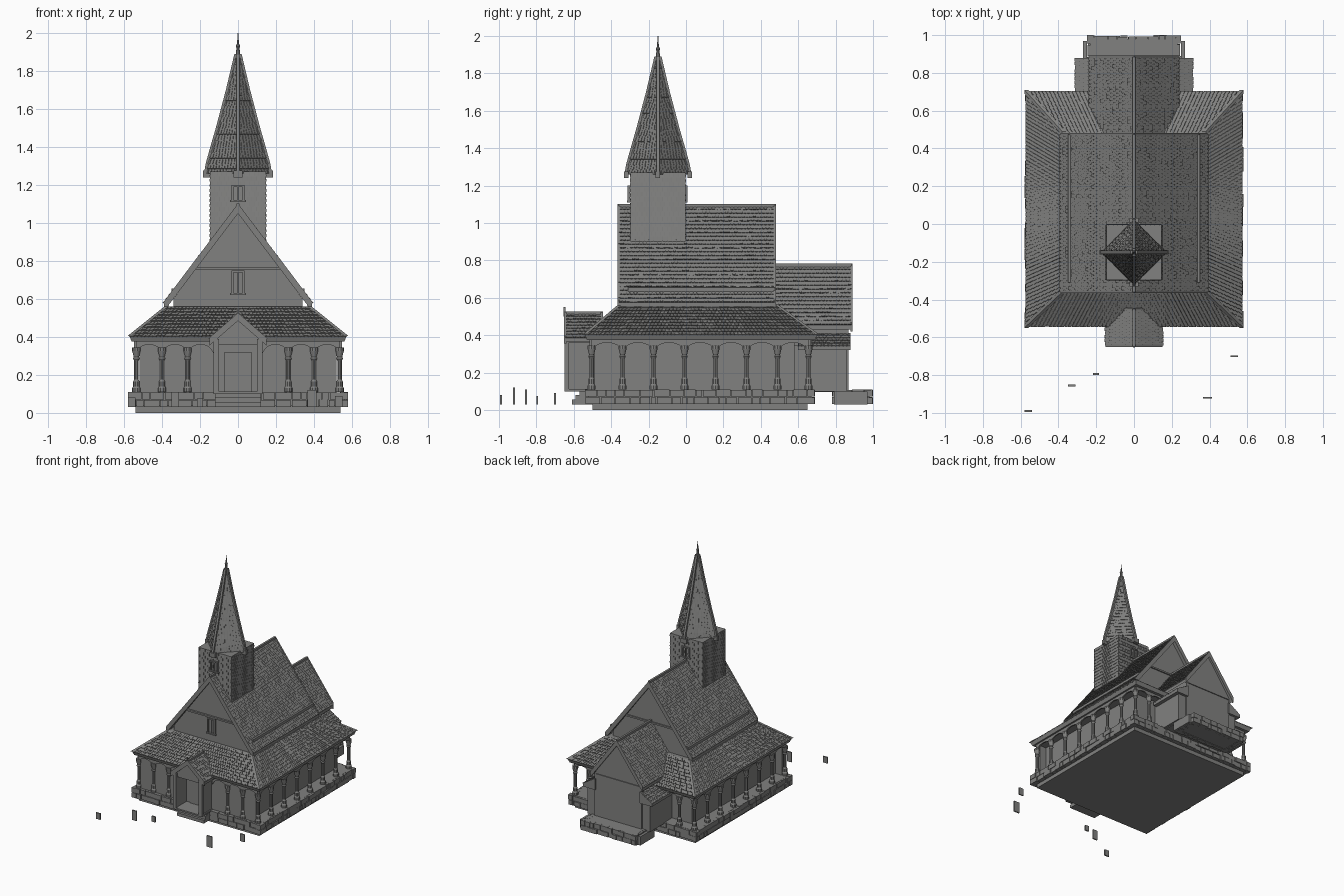
import bpy, bmesh, math, random
from mathutils import Vector

random.seed(4)
if "Cube" in bpy.data.objects:
    bpy.data.objects.remove(bpy.data.objects["Cube"])

grey = bpy.data.materials.new("weathered_grey")
grey.use_nodes = True
grey.diffuse_color = (0.22, 0.22, 0.215, 1)
grey.node_tree.nodes["Principled BSDF"].inputs["Base Color"].default_value = grey.diffuse_color


def finish(bm, name):
    bmesh.ops.recalc_face_normals(bm, faces=bm.faces[:])
    mesh = bpy.data.meshes.new(name)
    bm.to_mesh(mesh)
    bm.free()
    mesh.materials.append(grey)
    obj = bpy.data.objects.new(name, mesh)
    bpy.context.collection.objects.link(obj)
    return obj


def loft(bm, rings):
    """Closed solid through rings with equal point counts."""
    vs = [[bm.verts.new(p) for p in r] for r in rings]
    n = len(vs[0])
    for a, b in zip(vs, vs[1:]):
        for i in range(n):
            bm.faces.new((a[i], a[(i + 1) % n], b[(i + 1) % n], b[i]))
    bm.faces.new(vs[0][::-1])
    bm.faces.new(vs[-1])


def prism(bm, pts, vec):
    pts = [Vector(p) for p in pts]
    loft(bm, [pts, [p + Vector(vec) for p in pts]])


def rect(x0, x1, y0, y1, z):
    return [(x0, y0, z), (x1, y0, z), (x1, y1, z), (x0, y1, z)]


def box(bm, x0, x1, y0, y1, z0, z1):
    loft(bm, [rect(x0, x1, y0, y1, z0), rect(x0, x1, y0, y1, z1)])


def shingles(bm, a, b, c, d, row=0.026, width=0.02, lift=0.008):
    """Overlapping wedges over the quad: eave a-b, top d-c."""
    a, b, c, d = map(Vector, (a, b, c, d))
    n = (b - a).cross(d - a).normalized()
    rows = max(1, round(((d + c) - (a + b)).length / 2 / row))
    for i in range(rows):
        t0, t1 = i / rows, min(1, (i + 1.2) / rows)
        l0, r0, l1, r1 = a.lerp(d, t0), b.lerp(c, t0), a.lerp(d, t1), b.lerp(c, t1)
        cols = max(1, round((r0 - l0).length / width))
        shift = 0.5 * (i % 2)
        for k in range(cols + (i % 2)):
            u0 = max(0, (k - shift + 0.06) / cols)
            u1 = min(1, (k - shift + 0.94) / cols)
            h = n * lift * random.uniform(0.75, 1.1)
            low = [l0.lerp(r0, u0), l0.lerp(r0, u1), l1.lerp(r1, u1), l1.lerp(r1, u0)]
            top = [low[0] + h, low[1] + h, low[2] + h * 0.2, low[3] + h * 0.2]
            loft(bm, [low, top])


def gable_roof(name, half, eave, ridge, y0, y1, thick=0.025):
    """Two shingled slopes with bargeboards and a ridge board."""
    bm = bmesh.new()
    for s in (-1, 1):
        prism(bm, [(0, y0, ridge), (s * half, y0, eave), (s * half, y0, eave - thick),
                   (0, y0, ridge - thick)], (0, y1 - y0, 0))
        for y in (y0 - 0.006, y1 - 0.006):
            prism(bm, [(0, y, ridge + 0.012), (s * half, y, eave + 0.012),
                       (s * half, y, eave - thick - 0.01), (0, y, ridge - thick - 0.01)], (0, 0.012, 0))
        ya, yb = (y0, y1) if s > 0 else (y1, y0)
        shingles(bm, (s * half, ya, eave), (s * half, yb, eave), (0, yb, ridge), (0, ya, ridge))
    box(bm, -0.008, 0.008, y0, y1, ridge - 0.01, ridge + 0.012)
    finish(bm, name)


def gable_body(bm, half, base, eave, ridge, y0, y1):
    prism(bm, [(-half, y0, base), (half, y0, base), (half, y0, eave), (0, y0, ridge),
               (-half, y0, eave)], (0, y1 - y0, 0))


def stone_ring(name, x0, x1, y0, y1):
    """Two rough courses of stones around a solid core."""
    bm = bmesh.new()
    box(bm, x0 + 0.02, x1 - 0.02, y0 + 0.02, y1 - 0.02, 0.035, 0.108)
    for za, zb in ((0.03, 0.07), (0.07, 0.11)):
        for along_x, lo, hi in ((True, x0, x1), (False, y0, y1)):
            for side in (0, 1):
                p = lo
                while p < hi - 0.005:
                    q = min(hi, p + random.uniform(0.03, 0.09))
                    j = random.uniform(0, 0.01)
                    e0, e1 = ((y0, y1) if along_x else (x0, x1))
                    m0, m1 = (e0 + j, e0 + 0.04) if side == 0 else (e1 - 0.04, e1 - j)
                    span = (p + 0.002, q - 0.002, m0, m1) if along_x else (m0, m1, p + 0.002, q - 0.002)
                    box(bm, *span, za + 0.001, zb - random.uniform(0, 0.004))
                    p = q
    finish(bm, name)


# Foundation
bm = bmesh.new()
box(bm, -0.54, 0.54, -0.5, 0.65, 0, 0.04)
finish(bm, "plinth")
stone_ring("main_foundation", -0.58, 0.58, -0.54, 0.69)
stone_ring("choir_foundation", -0.25, 0.25, 0.78, 1.0)
bm = bmesh.new()
for s in (-1, 1):
    box(bm, *sorted((s * 0.25, s * 0.27)), 0.79, 0.97, 0.03, 0.1)
box(bm, -0.26, 0.26, 0.66, 0.86, 0.095, 0.112)
finish(bm, "choir_floor")

# Gallery walls
bm = bmesh.new()
box(bm, -0.46, 0.46, -0.5, 0.58, 0.1, 0.4)
box(bm, -0.518, 0.518, -0.508, -0.49, 0.1, 0.4)
finish(bm, "aisle_walls")

# Gallery columns and arches
X, Y0, Y1 = 0.535, -0.505, 0.655
side_y = [Y0 + (Y1 - Y0) * i / 7 for i in range(8)]
front_x = [0.13, 0.265, 0.4, X]
spots = [(s * X, y) for s in (-1, 1) for y in side_y]
spots += [(s * x, y) for s in (-1, 1) for x in front_x[1:3] for y in (Y0, Y1) if y < 0 or x > 0.3]
profile = [(0.022, 0.11), (0.022, 0.13), (0.017, 0.14), (0.017, 0.165), (0.012, 0.175),
           (0.012, 0.275), (0.018, 0.285), (0.014, 0.295), (0.022, 0.325), (0.022, 0.345)]
bm = bmesh.new()
for cx, cy in spots:
    loft(bm, [[(cx + r * math.cos(math.tau * k / 10), cy + r * math.sin(math.tau * k / 10), z)
               for k in range(10)] for r, z in profile])
finish(bm, "gallery_columns")


def arch(bm, p, q, out):
    p, q = Vector(p), Vector(q)
    pts = [(p.x, p.y, 0.405), (p.x, p.y, 0.315)]
    for k in range(1, 12):
        a = math.pi * k / 12
        m = p.lerp(q, 0.5 - 0.46 * math.cos(a))
        pts.append((m.x, m.y, 0.315 + 0.045 * math.sin(a)))
    prism(bm, pts + [(q.x, q.y, 0.315), (q.x, q.y, 0.405)], out)


bm = bmesh.new()
for s in (-1, 1):
    for a, b in zip(side_y, side_y[1:]):
        arch(bm, (s * X, a, 0), (s * X, b, 0), (s * 0.012, 0, 0))
    for a, b in zip(front_x, front_x[1:]):
        arch(bm, (s * a, Y0, 0), (s * b, Y0, 0), (0, -0.012, 0))
        arch(bm, (s * a, Y1, 0), (s * b, Y1, 0), (0, 0.012, 0))
finish(bm, "gallery_arches")

# Skirt roof around the nave
eave = rect(-0.57, 0.57, -0.54, 0.7, 0.4)
top = rect(-0.37, 0.37, -0.35, 0.48, 0.56)
bm = bmesh.new()
loft(bm, [rect(-0.56, 0.56, -0.53, 0.69, 0.375), eave, top])
for i in range(4):
    j = (i + 1) % 4
    shingles(bm, eave[i], eave[j], top[j], top[i])
    hip = Vector(eave[i]), Vector(top[i])
    loft(bm, [rect(p.x - 0.01, p.x + 0.01, p.y - 0.01, p.y + 0.01, p.z + 0.006) for p in hip])
finish(bm, "skirt_roof")

# Nave
bm = bmesh.new()
gable_body(bm, 0.34, 0.5, 0.6, 1.06, -0.335, 0.45)
box(bm, -0.24, 0.24, -0.35, -0.33, 0.755, 0.768)
box(bm, -0.24, 0.24, 0.445, 0.46, 0.755, 0.768)
finish(bm, "nave_walls")
gable_roof("nave_roof", 0.39, 0.575, 1.09, -0.36, 0.475, 0.03)
bm = bmesh.new()
for s in (-1, 1):
    box(bm, *sorted((s * 0.335, s * 0.35)), -0.31, 0.475, 0.61, 0.655)
finish(bm, "roof_rails")


def window(bm, z0, z1, half, y):
    for s in (-1, 1):
        box(bm, *sorted((s * half, s * (half - 0.01))), y - 0.012, y, z0, z1)
    box(bm, -half - 0.008, half + 0.008, y - 0.015, y, z0 - 0.01, z0)
    box(bm, -half, half, y - 0.012, y, z1 - 0.01, z1)
    box(bm, -0.003, 0.003, y - 0.008, y, z0, z1)


bm = bmesh.new()
window(bm, 0.63, 0.75, 0.035, -0.335)
window(bm, 1.12, 1.2, 0.035, -0.3)
window(bm, 1.12, 1.2, 0.035, 0.008)
finish(bm, "window_frames")

# Tower
bm = bmesh.new()
box(bm, -0.146, 0.146, -0.296, -0.004, 0.8, 1.27)
lo, hi = rect(-0.146, 0.146, -0.296, -0.004, 0.9), rect(-0.146, 0.146, -0.296, -0.004, 1.27)
for i in range(4):
    j = (i + 1) % 4
    shingles(bm, lo[i], lo[j], hi[j], hi[i], 0.027, 0.024, 0.004)
finish(bm, "tower")

# Spire turned a quarter so its ribs sit over the tower faces
steps = [(0.17, 1.26), (0.162, 1.31), (0.137, 1.4), (0.108, 1.5), (0.055, 1.7), (0.01, 1.89)]
rings = [[(0, -0.15 - r, z), (r, -0.15, z), (0, -0.15 + r, z), (-r, -0.15, z)] for r, z in steps]
bm = bmesh.new()
loft(bm, rings)
for a, b in zip(rings, rings[1:]):
    for i in range(4):
        j = (i + 1) % 4
        shingles(bm, a[i], a[j], b[j], b[i], 0.03, 0.022, 0.005)
finish(bm, "spire")
bm = bmesh.new()
for i in range(4):
    loft(bm, [rect(p[0] - 0.009, p[0] + 0.009, p[1] - 0.009, p[1] + 0.009, p[2])
              for p in (r[i] for r in rings)])
    x, y, z = rings[0][i]
    box(bm, x * 0.93 - 0.025, x * 0.93 + 0.025, y - 0.012, y + 0.012, 1.24, 1.275)
finish(bm, "spire_ribs")
bm = bmesh.new()
loft(bm, [[(r * math.cos(k * math.pi / 4), -0.15 + r * math.sin(k * math.pi / 4), z) for k in range(8)]
          for r, z in ((0.014, 1.87), (0.008, 1.92), (0.012, 1.93), (0.005, 1.945), (0.002, 2.0))])
finish(bm, "finial")

# Choir with side annexes
bm = bmesh.new()
gable_body(bm, 0.21, 0.1, 0.455, 0.75, 0.44, 0.87)
box(bm, -0.2, 0.2, 0.865, 0.877, 0.44, 0.452)
for s in (-1, 1):
    box(bm, *sorted((s * 0.19, s * 0.28)), 0.56, 0.86, 0.1, 0.345)
finish(bm, "choir_walls")
gable_roof("choir_roof", 0.235, 0.455, 0.77, 0.44, 0.885)
bm = bmesh.new()
for s in (-1, 1):
    prism(bm, [(s * 0.2, 0.6, 0.41), (s * 0.31, 0.6, 0.34), (s * 0.31, 0.6, 0.32), (s * 0.2, 0.6, 0.32)],
          (0, 0.28, 0))
    ya, yb = (0.6, 0.88)[::s]
    shingles(bm, (s * 0.31, ya, 0.34), (s * 0.31, yb, 0.34), (s * 0.2, yb, 0.41), (s * 0.2, ya, 0.41))
finish(bm, "annex_roofs")

# Porch
bm = bmesh.new()
for s in (-1, 1):
    box(bm, *sorted((s * 0.105, s * 0.12)), -0.63, -0.5, 0.1, 0.39)
    box(bm, *sorted((s * 0.1, s * 0.13)), -0.65, -0.625, 0.1, 0.39)
gable_body(bm, 0.13, 0.36, 0.38, 0.5, -0.635, -0.49)
box(bm, -0.13, 0.13, -0.65, -0.5, 0.1, 0.112)
box(bm, -0.004, 0.004, -0.655, -0.645, 0.5, 0.55)
finish(bm, "porch")
gable_roof("porch_roof", 0.15, 0.385, 0.515, -0.645, -0.45, 0.02)
bm = bmesh.new()
box(bm, -0.07, 0.07, -0.516, -0.5, 0.112, 0.32)
finish(bm, "door")
bm = bmesh.new()
for i in range(3):
    box(bm, -0.12, 0.12, -0.61 + 0.02 * i, -0.5, 0.03 + 0.025 * i, 0.055 + 0.025 * i)
finish(bm, "porch_steps")

# Grave slabs in the yard
bm = bmesh.new()
for x, y, h, w in ((-0.56, -0.99, 0.05, 0.02), (-0.33, -0.855, 0.08, 0.02), (-0.2, -0.795, 0.045, 0.016),
                   (0.39, -0.92, 0.09, 0.024), (0.53, -0.7, 0.06, 0.02)):
    prism(bm, [(x - w, y - 0.005, 0.03), (x + w, y - 0.005, 0.03), (x + w, y - 0.005, 0.03 + h),
               (x - w, y - 0.005, 0.03 + h)], (0, 0.01, 0))
finish(bm, "grave_slabs")
